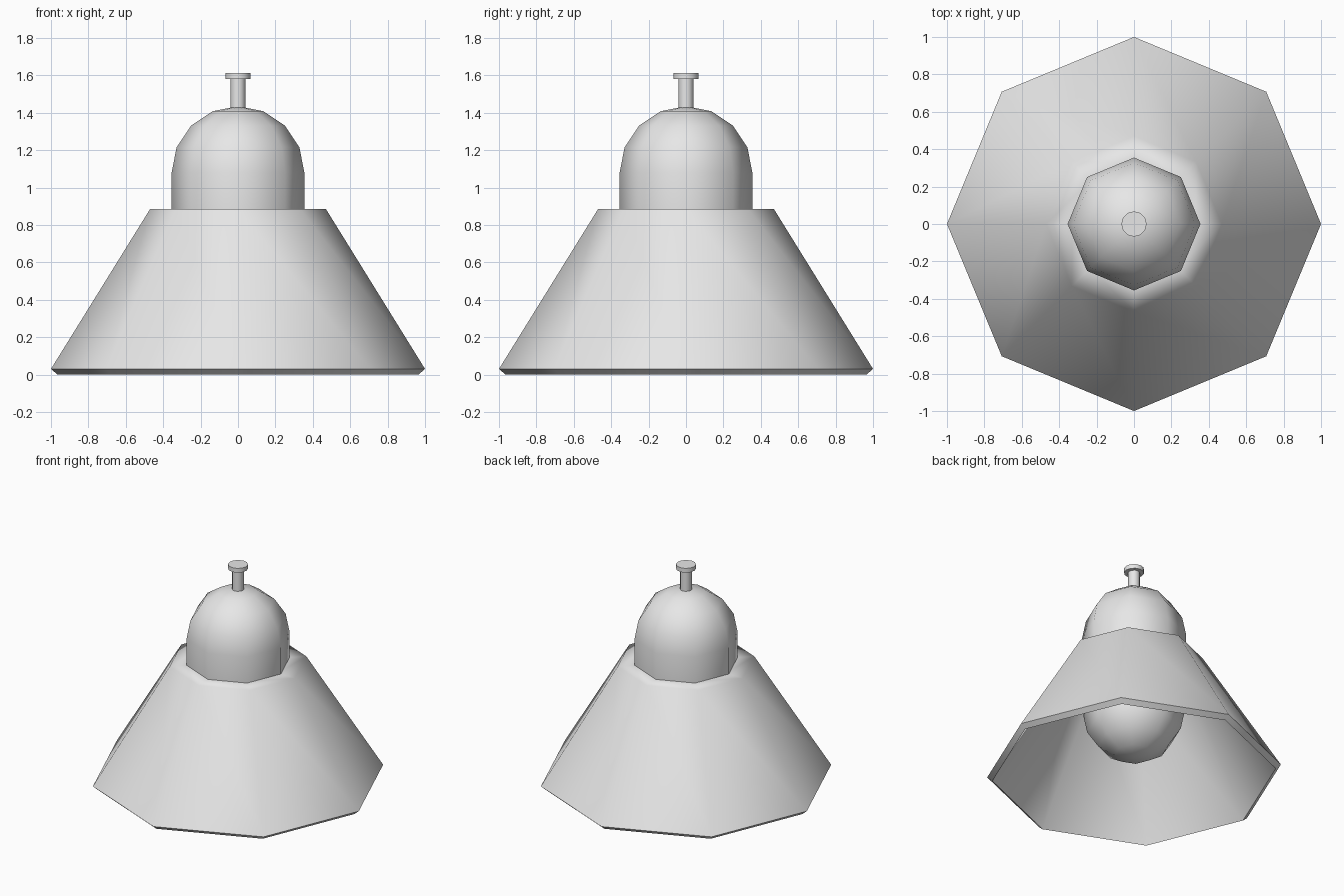
import bpy, bmesh, math

cube = bpy.data.objects.get("Cube")
if cube:
    bpy.data.objects.remove(cube, do_unlink=True)

grey = bpy.data.materials.new("light_grey")
grey.use_nodes = True
grey.diffuse_color = (0.8, 0.8, 0.8, 1)
grey.node_tree.nodes["Principled BSDF"].inputs["Base Color"].default_value = (0.8, 0.8, 0.8, 1)


def lathe(name, profile, sides, sharp_angle=65):
    """Turn a (radius, height) profile around the z axis."""
    bm = bmesh.new()
    rings = []
    for r, z in profile:
        count = 1 if r < 1e-5 else sides
        rings.append([bm.verts.new((r * math.cos(math.tau * i / sides),
                                    r * math.sin(math.tau * i / sides), z))
                      for i in range(count)])
    for a, b in zip(rings, rings[1:]):
        for i in range(sides):
            j = (i + 1) % sides
            corners = [a[i % len(a)], a[j % len(a)], b[j % len(b)], b[i % len(b)]]
            bm.faces.new(list(dict.fromkeys(corners)))
    bmesh.ops.recalc_face_normals(bm, faces=bm.faces)
    mesh = bpy.data.meshes.new(name)
    bm.to_mesh(mesh)
    bm.free()
    mesh.materials.append(grey)
    obj = bpy.data.objects.new(name, mesh)
    bpy.context.collection.objects.link(obj)
    bpy.ops.object.select_all(action='DESELECT')
    obj.select_set(True)
    bpy.context.view_layer.objects.active = obj
    bpy.ops.object.shade_smooth_by_angle(angle=math.radians(sharp_angle))
    return obj


def arc(radius, centre, start, end, steps):
    """Profile points on an arc, angles in degrees above the equator."""
    points = []
    for i in range(steps + 1):
        t = math.radians(start + (end - start) * i / steps)
        points.append((radius * math.cos(t), centre + radius * math.sin(t)))
    return points


# Thick octagonal shade with a closed top
shade = lathe("shade", [(0, 0.885), (0.33, 0.885), (0.47, 0.885), (1, 0.03),
                        (0.965, 0), (0.44, 0.85), (0, 0.85)], 8)
weighted = shade.modifiers.new("large_face_normals", 'WEIGHTED_NORMAL')
weighted.keep_sharp = True

# Domed housing above the shade
lathe("housing", [(0.355, 0.885)] + arc(0.355, 1.08, 0, 90, 4), 8)

# Bulb and its socket inside the shade
lathe("bulb", arc(0.345, 0.48, -90, 90, 8), 8)
lathe("socket", [(0.12, 0.79), (0.12, 0.86)], 8)

# Hanging stem with a button on top
lathe("stem", [(0.04, 1.41), (0.04, 1.585)], 12)
lathe("button", [(0, 1.58), (0.068, 1.58), (0.068, 1.612), (0, 1.612)], 12, 40)
